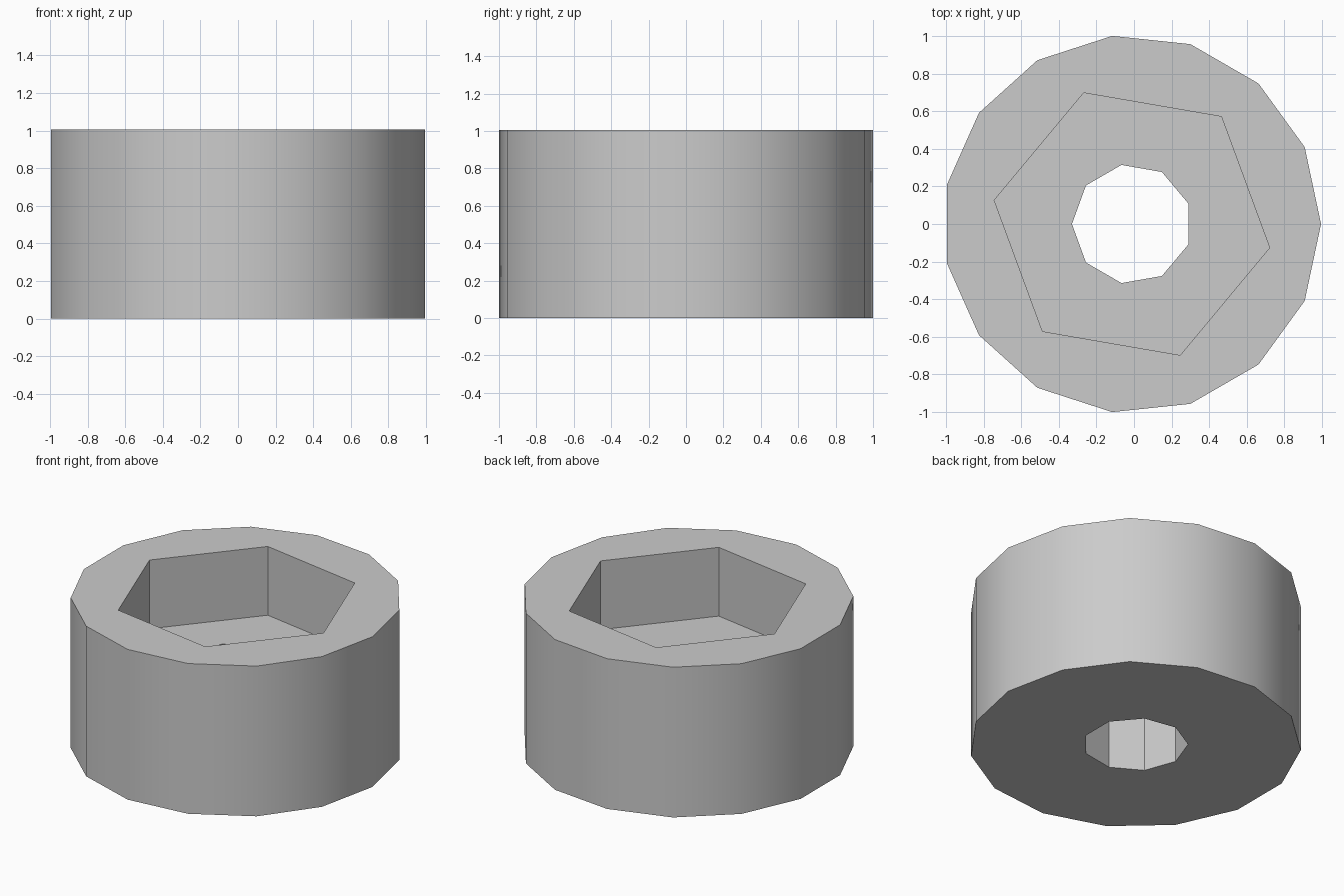
import bpy, bmesh
from math import cos, sin, radians, tau

cube = bpy.data.objects.get("Cube")
if cube:
    bpy.data.objects.remove(cube, do_unlink=True)

HEIGHT = 1.005
FLOOR = 0.545
CENTRE_X = -0.011

bm = bmesh.new()


def ring(sides, radius, start, z):
    """Closed polygon of edges at height z."""
    verts = []
    for i in range(sides):
        a = radians(start) + tau * i / sides
        verts.append(bm.verts.new((CENTRE_X + radius * cos(a), radius * sin(a), z)))
    return [bm.edges.new((verts[i], verts[(i + 1) % sides])) for i in range(sides)]


def wall(lower, upper):
    bmesh.ops.bridge_loops(bm, edges=lower + upper)


def annulus(outer, inner):
    """Flat face region between two coplanar rings."""
    bmesh.ops.triangle_fill(bm, edges=outer + inner, use_beauty=True)


# Outer body, hexagonal socket and through hole
body = [ring(15, 1.0055, 0, z) for z in (0, HEIGHT)]
socket = [ring(6, 0.743, -9.8, z) for z in (FLOOR, HEIGHT)]
hole = [ring(9, 0.319, 180, z) for z in (0, FLOOR)]

for lower, upper in (body, socket, hole):
    wall(lower, upper)

# Top rim, socket floor and underside
annulus(body[1], socket[1])
annulus(socket[0], hole[1])
annulus(body[0], hole[0])
bmesh.ops.recalc_face_normals(bm, faces=bm.faces[:])

mesh = bpy.data.meshes.new("socket_body")
bm.to_mesh(mesh)
bm.free()
part = bpy.data.objects.new("socket_body", mesh)
bpy.context.collection.objects.link(part)

# Plain grey finish
grey = bpy.data.materials.new("light_grey")
grey.use_nodes = True
colour = (0.6, 0.6, 0.6, 1)
grey.diffuse_color = colour
grey.node_tree.nodes["Principled BSDF"].inputs["Base Color"].default_value = colour
mesh.materials.append(grey)

# Smooth outer wall, crisp corners
bpy.ops.object.select_all(action="DESELECT")
part.select_set(True)
bpy.context.view_layer.objects.active = part
bpy.ops.object.shade_smooth_by_angle(angle=radians(30))
